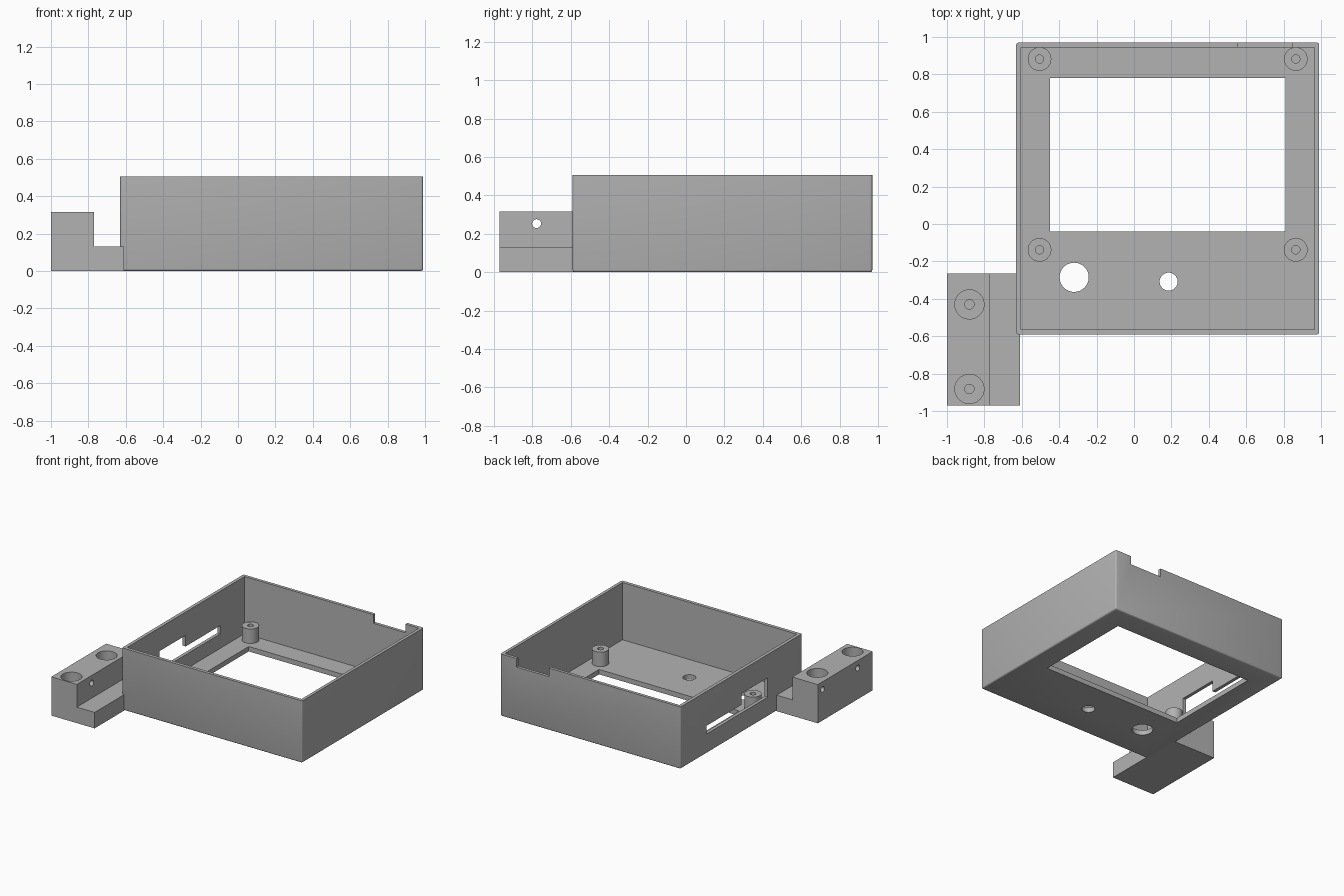
import bpy, bmesh, math
from mathutils import Matrix, Vector

if "Cube" in bpy.data.objects:
    bpy.data.objects.remove(bpy.data.objects["Cube"], do_unlink=True)

grey = bpy.data.materials.new("plain grey")
grey.diffuse_color = (0.45, 0.45, 0.45, 1)
grey.use_nodes = True
grey.node_tree.nodes["Principled BSDF"].inputs["Base Color"].default_value = grey.diffuse_color


def finish(name, bm):
    bmesh.ops.recalc_face_normals(bm, faces=bm.faces)
    mesh = bpy.data.meshes.new(name)
    bm.to_mesh(mesh)
    bm.free()
    mesh.materials.append(grey)
    obj = bpy.data.objects.new(name, mesh)
    bpy.context.collection.objects.link(obj)
    return obj


def box(name, x, y, z, bevel=0):
    """Box from (min, max) ranges; bevel rounds all edges except the top rim."""
    bm = bmesh.new()
    bmesh.ops.create_cube(bm, size=1)
    for v in bm.verts:
        v.co = [r[0] if c < 0 else r[1] for c, r in zip(v.co, (x, y, z))]
    if bevel:
        edges = [e for e in bm.edges if min(v.co.z for v in e.verts) < z[1] - 0.001]
        bmesh.ops.bevel(bm, geom=edges, offset=bevel, segments=3, profile=0.5, affect="EDGES")
    return finish(name, bm)


def cylinder(name, centre, radius, length, along_x=False):
    bm = bmesh.new()
    turn = Matrix.Rotation(math.pi / 2, 4, "Y") if along_x else Matrix()
    bmesh.ops.create_cone(bm, cap_ends=True, segments=48, radius1=radius, radius2=radius,
                          depth=length, matrix=Matrix.Translation(centre) @ turn)
    return finish(name, bm)


def upright(name, x, y, radius, z0, z1):
    return cylinder(name, Vector((x, y, (z0 + z1) / 2)), radius, z1 - z0)


def cut(obj, cutters):
    bpy.context.view_layer.objects.active = obj
    for cutter in cutters:
        cutter.hide_render = True
        mod = obj.modifiers.new("cut", "BOOLEAN")
        mod.operation = "DIFFERENCE"
        mod.solver = "EXACT"
        mod.object = cutter
        bpy.ops.object.modifier_apply(modifier=mod.name)
        bpy.data.objects.remove(cutter, do_unlink=True)


def smooth(obj):
    bpy.ops.object.select_all(action="DESELECT")
    obj.select_set(True)
    bpy.context.view_layer.objects.active = obj
    bpy.ops.object.shade_smooth_by_angle(angle=math.radians(35))


FLOOR, TOP = 0.04, 0.505

# Open case with display opening, control holes, side slot and rim notch
case = box("case", (-0.63, 0.99), (-0.59, 0.97), (0, TOP), bevel=0.012)
cut(case, [
    box("cavity", (-0.603, 0.965), (-0.563, 0.945), (FLOOR, 0.7)),
    box("display_opening", (-0.45, 0.81), (-0.04, 0.78), (-0.1, 0.1)),
    upright("large_hole", -0.32, -0.285, 0.078, -0.1, 0.1),
    upright("small_hole", 0.185, -0.308, 0.048, -0.1, 0.1),
    box("slot_tall", (-0.7, -0.55), (-0.15, 0.19), (0.158, 0.315)),
    box("slot_low", (-0.7, -0.55), (0.15, 0.635), (0.158, 0.225)),
    box("rim_notch", (0.555, 0.845), (0.9, 1.05), (0.435, 0.7)),
])
smooth(case)

# Screw standoffs at the display corners
for side, x in (("right", -0.505), ("left", 0.865)):
    for end, y in (("front", -0.138), ("back", 0.882)):
        post = upright(f"standoff_{end}_{side}", x, y, 0.063, FLOOR - 0.01, 0.158)
        cut(post, [upright("screw_hole", x, y, 0.022, FLOOR + 0.005, 0.3)])
        smooth(post)

# Stepped mounting bracket beside the front corner
bm = bmesh.new()
profile = [(-1, 0), (-0.61, 0), (-0.61, 0.13), (-0.77, 0.13), (-0.77, 0.315), (-1, 0.315)]
face = bm.faces.new([bm.verts.new((x, -0.97, z)) for x, z in profile])
new = bmesh.ops.extrude_face_region(bm, geom=[face])["geom"]
bmesh.ops.translate(bm, vec=(0, 0.705, 0),
                    verts=[g for g in new if isinstance(g, bmesh.types.BMVert)])
bracket = finish("mounting_bracket", bm)

# Stepped blind sockets with cross holes
for y in (-0.43, -0.882):
    cut(bracket, [
        upright("socket", -0.88, y, 0.078, 0.13, 0.5),
        upright("socket_pilot", -0.88, y, 0.025, 0.05, 0.2),
        cylinder("cross_hole", Vector((-0.88, y + 0.104, 0.253)), 0.023, 0.6, along_x=True),
    ])
smooth(bracket)
